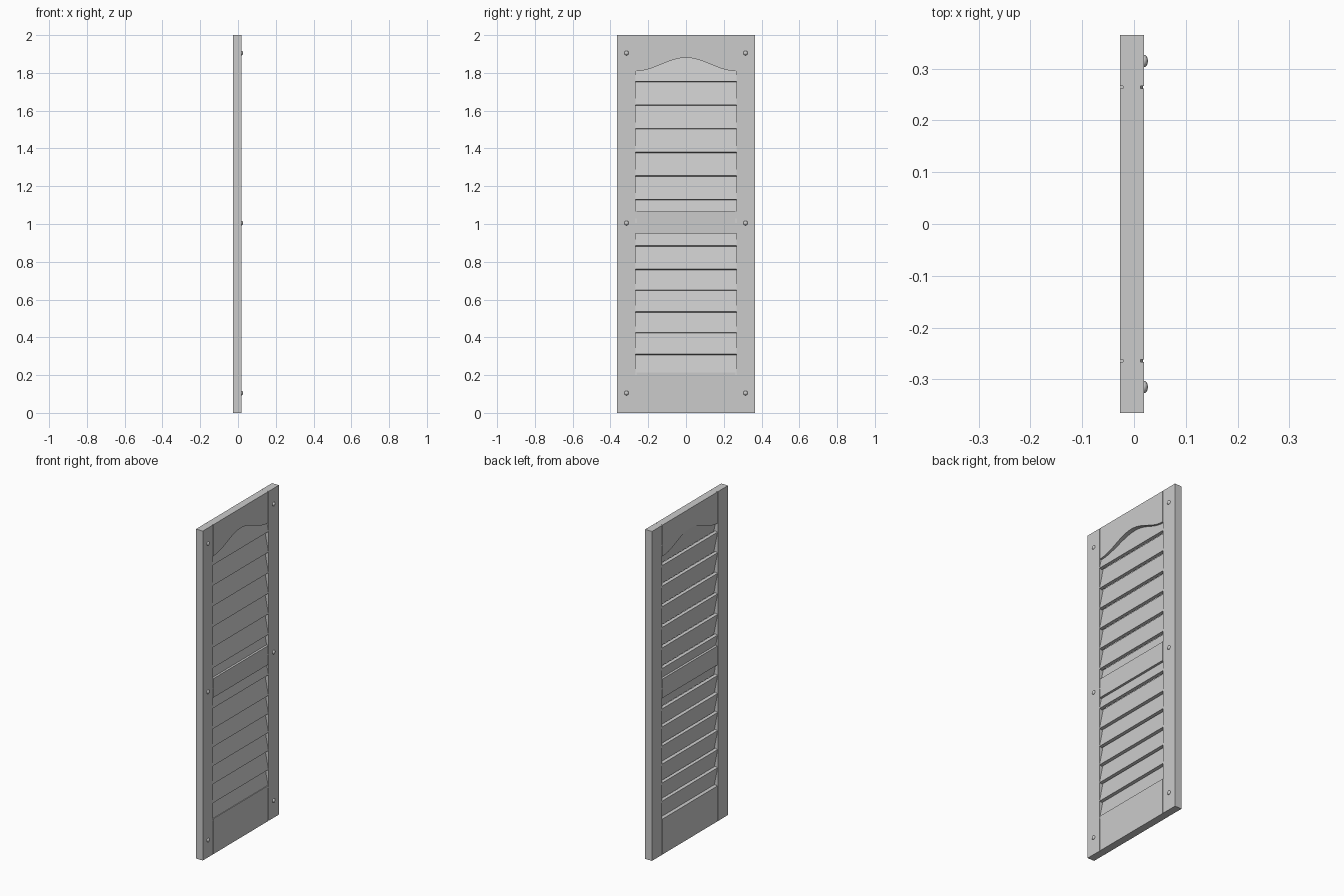
import bpy, bmesh, math
from mathutils import Matrix, Vector

cube = bpy.data.objects.get("Cube")
if cube:
    bpy.data.objects.remove(cube)

grey = bpy.data.materials.new("light grey paint")
grey.use_nodes = True
grey.diffuse_color = (0.6, 0.6, 0.6, 1)
grey.node_tree.nodes["Principled BSDF"].inputs["Base Color"].default_value = (0.6, 0.6, 0.6, 1)

BACK, FRONT = -0.027, 0.019      # panel faces along x
MID = (BACK + FRONT) / 2
OUTER, INNER, RAIL = 0.365, 0.267, 0.262


def finish(name, bm):
    bmesh.ops.recalc_face_normals(bm, faces=bm.faces)
    mesh = bpy.data.meshes.new(name)
    bm.to_mesh(mesh)
    bm.free()
    mesh.materials.append(grey)
    obj = bpy.data.objects.new(name, mesh)
    bpy.context.collection.objects.link(obj)
    return obj


def box(name, center, size, tilt=0):
    bm = bmesh.new()
    bmesh.ops.create_cube(bm, size=1, matrix=Matrix.Translation(center)
                          @ Matrix.Rotation(tilt, 4, 'Y') @ Matrix.Diagonal((*size, 1)))
    return finish(name, bm)


def span(name, y0, y1, z0, z1, depth=FRONT - BACK):
    return box(name, (MID, (y0 + y1) / 2, (z0 + z1) / 2), (depth, y1 - y0, z1 - z0))


# Frame: stiles, flat rails and the recessed joints between them
for side, y in (("right", -1), ("left", 1)):
    span(side + "_stile", *sorted((y * INNER, y * OUTER)), 0, 2)
    for part, z0, z1 in (("bottom", 0, 0.215), ("middle", 0.95, 1.065), ("top", 1.81, 2)):
        span(f"{part}_{side}_joint", *sorted((y * RAIL, y * INNER)), z0, z1, 0.034)
span("bottom_rail", -RAIL, RAIL, 0, 0.215)
span("middle_rail", -RAIL, RAIL, 0.95, 1.065)

# Top rail with an arched lower edge
bm = bmesh.new()
outline = [(-RAIL, 2)]
steps = 28
for i in range(steps + 1):
    y = -RAIL + 2 * RAIL * i / steps
    outline.append((y, 1.81 + 0.035 * (1 + math.cos(math.pi * y / RAIL))))
outline.append((RAIL, 2))
face = bm.faces.new([bm.verts.new((BACK, y, z)) for y, z in outline])
ext = bmesh.ops.extrude_face_region(bm, geom=[face])
bmesh.ops.translate(bm, vec=Vector((FRONT - BACK, 0, 0)),
                    verts=[v for v in ext["geom"] if isinstance(v, bmesh.types.BMVert)])
finish("top_rail", bm)

# Tilted louvre slats, lower edge towards the front
upper = [1.755 - 0.125 * i for i in range(7)]
lower = [0.885, 0.76, 0.65, 0.535, 0.425, 0.31, 0.2]
for i, z in enumerate(upper + lower):
    box(f"slat_{i + 1}", (MID, 0, z + 0.0625), (0.018, 2 * INNER, 0.13), -0.2)

# Domed screw heads
for y in (-0.315, 0.315):
    for z in (0.105, 1.005, 1.905):
        bm = bmesh.new()
        bmesh.ops.create_uvsphere(bm, u_segments=16, v_segments=8, radius=1,
                                  matrix=Matrix.Translation((FRONT, y, z))
                                  @ Matrix.Diagonal((0.008, 0.012, 0.012, 1))
                                  @ Matrix.Rotation(math.pi / 2, 4, 'Y'))
        bmesh.ops.bisect_plane(bm, geom=bm.verts[:] + bm.edges[:] + bm.faces[:],
                               plane_co=(FRONT - 0.001, 0, 0), plane_no=(1, 0, 0),
                               clear_inner=True)
        screw = finish("screw_head", bm)
        for p in screw.data.polygons:
            p.use_smooth = True
